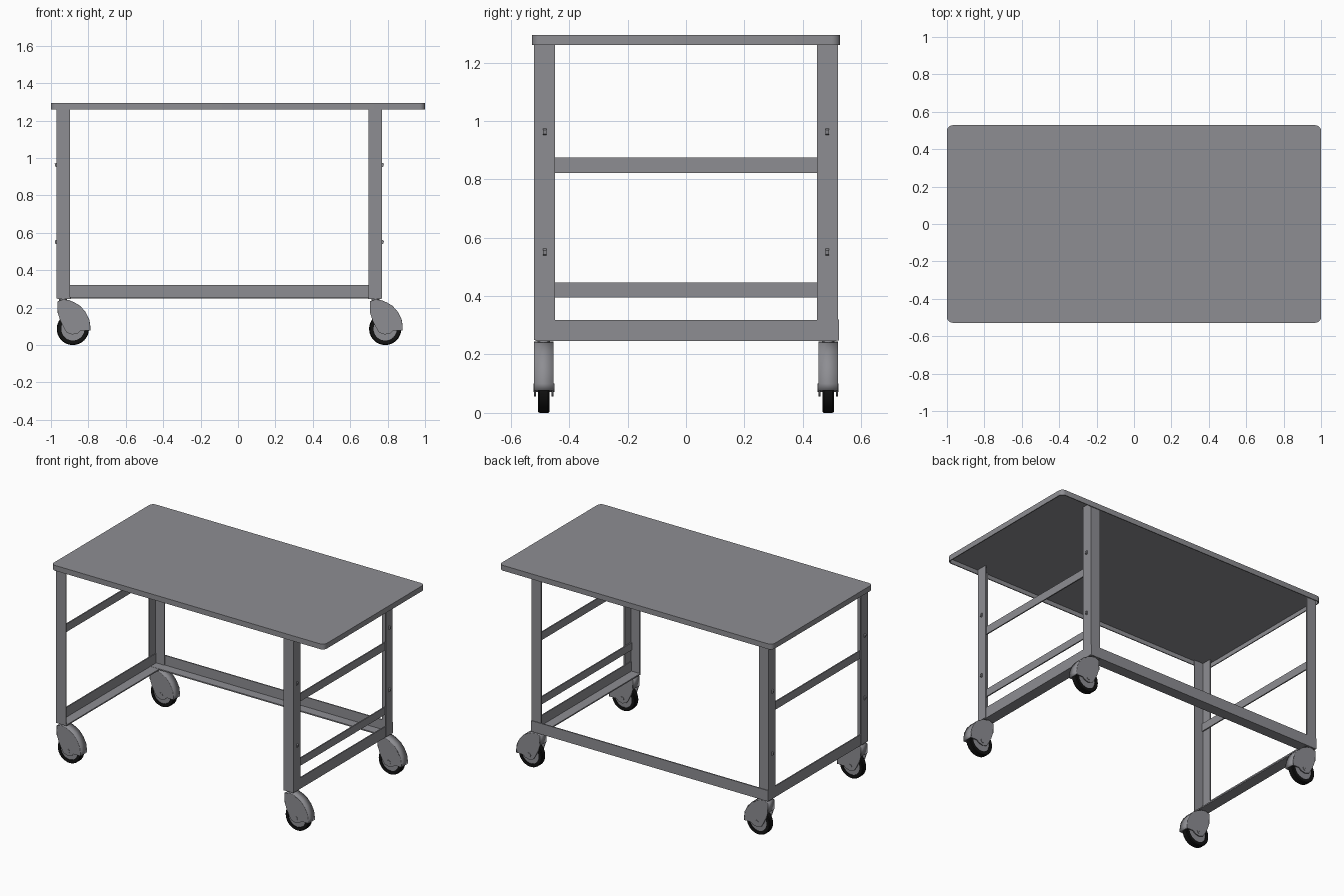
import bpy, bmesh, math
from mathutils import Vector

if "Cube" in bpy.data.objects:
    bpy.data.objects.remove(bpy.data.objects["Cube"])


def material(name, rgb):
    m = bpy.data.materials.new(name)
    m.diffuse_color = (*rgb, 1)
    m.use_nodes = True
    m.node_tree.nodes["Principled BSDF"].inputs["Base Color"].default_value = m.diffuse_color
    return m


GREY = material("grey_metal", (0.27, 0.27, 0.29))
BLACK = material("black_rubber", (0.006, 0.006, 0.006))


def finish(name, bm, mat, smooth=False):
    bmesh.ops.recalc_face_normals(bm, faces=bm.faces)
    me = bpy.data.meshes.new(name)
    bm.to_mesh(me)
    bm.free()
    me.materials.append(mat)
    ob = bpy.data.objects.new(name, me)
    bpy.context.collection.objects.link(ob)
    if smooth:
        bpy.ops.object.select_all(action='DESELECT')
        ob.select_set(True)
        bpy.context.view_layer.objects.active = ob
        bpy.ops.object.shade_smooth_by_angle(angle=math.radians(35))
    return ob


def extrude(name, pts, vec, mat=GREY, smooth=False):
    """Prism from a flat 3D outline pushed along vec."""
    bm = bmesh.new()
    v = [Vector(vec)]
    a = [bm.verts.new(p) for p in pts]
    b = [bm.verts.new(Vector(p) + v[0]) for p in pts]
    bm.faces.new(a)
    bm.faces.new(b[::-1])
    for i in range(len(a)):
        j = (i + 1) % len(a)
        bm.faces.new((a[i], a[j], b[j], b[i]))
    return finish(name, bm, mat, smooth)


def box(name, lo, hi):
    (x0, y0, z0), (x1, y1, z1) = lo, hi
    return extrude(name, [(x0, y0, z0), (x1, y0, z0), (x1, y1, z0), (x0, y1, z0)],
                   (0, 0, z1 - z0))


def ell(w, t):
    """L-angle section with its outer corner at the origin."""
    return [(0, 0), (w, 0), (w, t), (t, t), (t, w), (0, w)]


def lathe(name, profile, centre, mat, n=40):
    """Closed (radius, y) profile spun about the y axis."""
    bm = bmesh.new()
    rings = []
    for i in range(n):
        a = 2 * math.pi * i / n
        rings.append([bm.verts.new((centre[0] + r * math.cos(a), centre[1] + y,
                                    centre[2] + r * math.sin(a))) for r, y in profile])
    k = len(profile)
    for i in range(n):
        p, q = rings[i], rings[(i + 1) % n]
        for j in range(k):
            bm.faces.new((p[j], p[(j + 1) % k], q[(j + 1) % k], q[j]))
    return finish(name, bm, mat, True)


# Table top: a shallow pan with rounded corners, open underneath
def rounded(hx, hy, r, z):
    out = []
    for c, (sx, sy) in enumerate(((1, 1), (-1, 1), (-1, -1), (1, -1))):
        for i in range(7):
            a = math.pi / 2 * (c + i / 6)
            out.append((sx * (hx - r) + r * math.cos(a), sy * (hy - r) + r * math.sin(a), z))
    return out


bm = bmesh.new()
loops = [[bm.verts.new(p) for p in rounded(*s)] for s in (
    (1, 0.528, 0.03, 1.295), (1, 0.528, 0.03, 1.26),
    (0.994, 0.522, 0.024, 1.26), (0.994, 0.522, 0.024, 1.288))]
bm.faces.new(loops[0])
bm.faces.new(loops[3])
for a, b in zip(loops, loops[1:]):
    for i in range(len(a)):
        j = (i + 1) % len(a)
        bm.faces.new((a[i], a[j], b[j], b[i]))
finish("table_top", bm, GREY, True)

# Frame limits
XL, XR, Y, W, T = -0.97, 0.77, 0.52, 0.072, 0.008

CASTER = [(-0.028, 0.17), (-0.028, 0.232), (0, 0.242), (0.03, 0.238), (0.06, 0.225),
          (0.09, 0.207), (0.118, 0.175), (0.138, 0.135), (0.143, 0.1), (0.143, 0.077),
          (0.095, 0.077), (0.08, 0.063), (0.05, 0.056), (0.02, 0.066), (0.005, 0.09),
          (-0.015, 0.13)]


def caster(tag, x, y):
    # Housing cheeks
    for s in (-1, 1):
        extrude("caster_cheek_" + tag, [(x + a, y + s * 0.033, z) for a, z in CASTER],
                (0, -s * 0.006, 0))
    # Curved cover joining the cheeks
    bm = bmesh.new()
    rows = [[bm.verts.new((x + a, y + s * 0.033, z)) for s in (-1, 1)] for a, z in CASTER[:10]]
    for p, q in zip(rows, rows[1:]):
        bm.faces.new((p[0], p[1], q[1], q[0]))
    cover = finish("caster_cover_" + tag, bm, GREY, True)
    sol = cover.modifiers.new("thickness", 'SOLIDIFY')
    sol.thickness = 0.005
    sol.offset = 0
    # Stem, tyre, hub and axle
    ring = [(x + 0.022 * math.cos(i * math.pi / 12), y + 0.022 * math.sin(i * math.pi / 12), 0.235)
            for i in range(24)]
    extrude("caster_stem_" + tag, ring, (0, 0, 0.018), smooth=True)
    c = (x + 0.052, y, 0.086)
    lathe("tyre_" + tag, [(0.062, -0.02), (0.082, -0.02), (0.086, -0.015), (0.086, 0.015),
                          (0.082, 0.02), (0.062, 0.02)], c, BLACK)
    lathe("hub_" + tag, [(0.001, -0.016), (0.063, -0.016), (0.063, 0.016), (0.001, 0.016)], c, GREY)
    lathe("axle_" + tag, [(0.001, -0.036), (0.014, -0.036), (0.014, 0.036), (0.001, 0.036)],
          c, GREY, 16)


# Legs (L-angles opening inward), leg tabs and casters
for xn, x, sx in (("left", XL, 1), ("right", XR, -1)):
    for yn, y, sy in (("front", -Y, 1), ("back", Y, -1)):
        tag = yn + "_" + xn
        extrude("leg_" + tag, [(x + sx * a, y + sy * b, 0.25) for a, b in ell(W, T)],
                (0, 0, 1.288 - 0.25))
        for z in (0.551, 0.963):
            yc = y + sy * 0.037
            extrude("leg_tab_" + tag, [(x + sx * 0.004, yc - 0.006, z - 0.014),
                                       (x - sx * 0.008, yc - 0.006, z - 0.008),
                                       (x - sx * 0.01, yc - 0.006, z + 0.006),
                                       (x + sx * 0.004, yc - 0.006, z + 0.014)], (0, 0.012, 0))
        caster(tag, x + sx * 0.035, y + sy * 0.033)
    # Lower side rail with inward bottom flange
    xi = x + sx * 0.004
    extrude("side_rail_" + xn, [(xi + sx * a, -Y + 0.004, 0.247 + b) for a, b in ell(W, T)],
            (0, 2 * Y - 0.008, 0))
    # Flat cross bars: one on the left, two on the right
    for z0, z1 in ((0.822, 0.874), (0.396, 0.446))[:1 if xn == "left" else 2]:
        x0, x1 = sorted((x + sx * T, x + sx * (T + 0.008)))
        box("cross_bar_" + xn, (x0, -Y + T, z0), (x1, Y - T, z1))

# Long rail at the back
extrude("back_rail", [(XL + 0.002, Y + 0.004 - a, 0.248 + b) for a, b in ell(W, T)],
        (XR - XL - 0.004, 0, 0))
